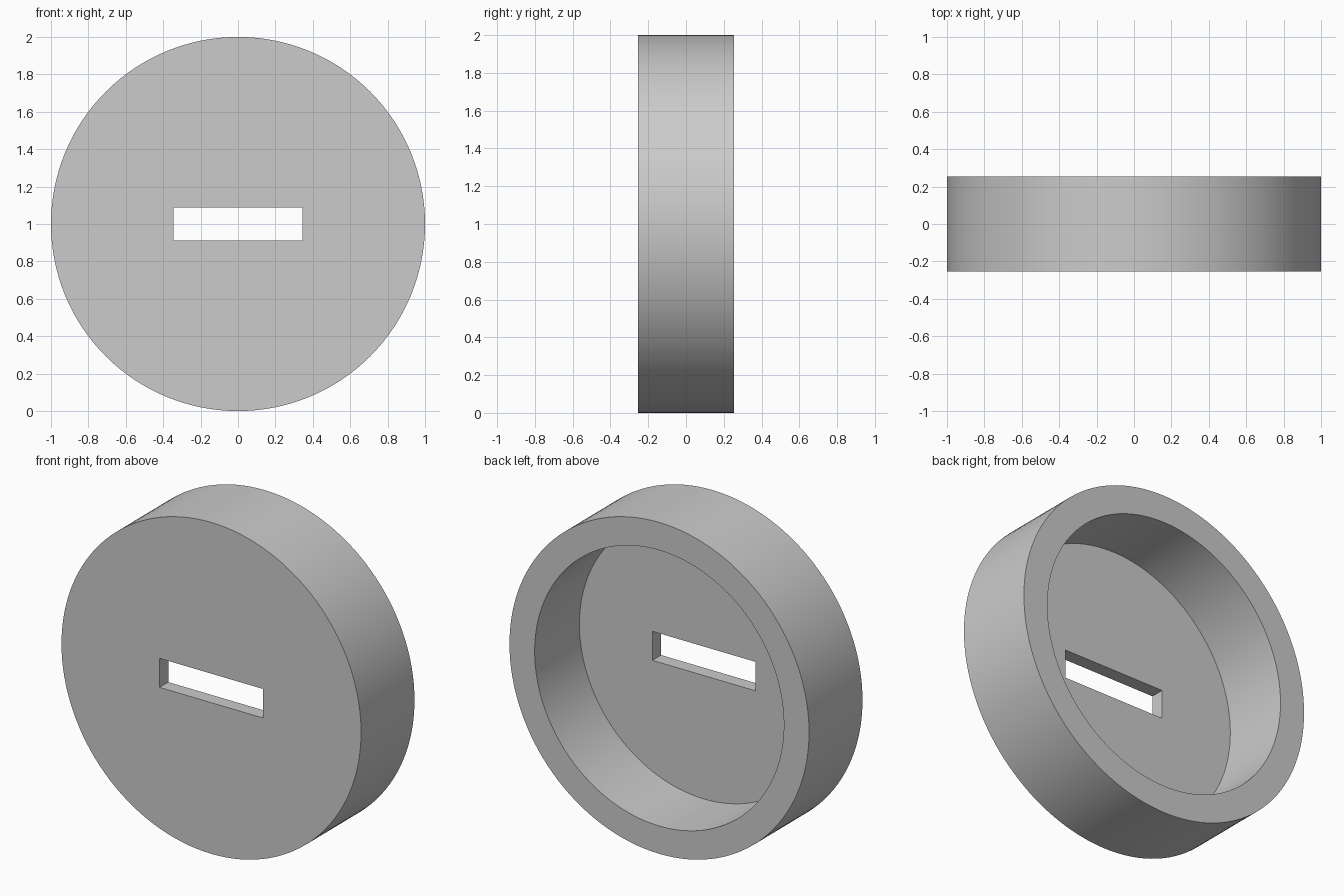
import bpy
import bmesh
from math import radians
from mathutils import Matrix, Vector

RADIUS, INNER_RADIUS = 1.0, 0.832
HALF_DEPTH, FLOOR = 0.255, 0.083
SLOT_WIDTH, SLOT_HEIGHT = 0.69, 0.175
SEGMENTS = 128

default_cube = bpy.data.objects.get("Cube")
if default_cube:
    bpy.data.objects.remove(default_cube, do_unlink=True)

# Single plain grey
grey = bpy.data.materials.new("plain_grey")
grey.use_nodes = True
colour = (0.6, 0.6, 0.6, 1)
grey.diffuse_color = colour
grey.node_tree.nodes["Principled BSDF"].inputs["Base Color"].default_value = colour


def add_object(name, bm):
    bmesh.ops.recalc_face_normals(bm, faces=bm.faces)
    mesh = bpy.data.meshes.new(name)
    bm.to_mesh(mesh)
    bm.free()
    mesh.materials.append(grey)
    obj = bpy.data.objects.new(name, mesh)
    bpy.context.collection.objects.link(obj)
    return obj


# Round cup: a disc lying along y, its back face inset and pushed in
bm = bmesh.new()
placing = Matrix.Translation((0, 0, RADIUS)) @ Matrix.Rotation(radians(90), 4, "X")
bmesh.ops.create_cone(bm, cap_ends=True, segments=SEGMENTS, radius1=RADIUS,
                      radius2=RADIUS, depth=2 * HALF_DEPTH, matrix=placing)
bm.normal_update()
back = max(bm.faces, key=lambda f: f.normal.y)
bmesh.ops.inset_region(bm, faces=[back], thickness=RADIUS - INNER_RADIUS)
floor = bmesh.ops.extrude_discrete_faces(bm, faces=[back])["faces"][0]
bmesh.ops.translate(bm, verts=floor.verts,
                    vec=Vector((0, FLOOR - 2 * HALF_DEPTH, 0)))
cap = add_object("slotted_cap", bm)

# Rectangular slot through the floor
bm = bmesh.new()
bmesh.ops.create_cube(bm, size=1)
bmesh.ops.scale(bm, verts=bm.verts, vec=(SLOT_WIDTH, 0.4, SLOT_HEIGHT))
bmesh.ops.translate(bm, verts=bm.verts, vec=(0, -HALF_DEPTH, RADIUS))
cutter = add_object("slot_cutter", bm)
cutter.hide_render = True

cut = cap.modifiers.new("slot", "BOOLEAN")
cut.operation = "DIFFERENCE"
cut.solver = "EXACT"
cut.object = cutter

bpy.ops.object.select_all(action="DESELECT")
cap.select_set(True)
bpy.context.view_layer.objects.active = cap
bpy.ops.object.modifier_apply(modifier=cut.name)
bpy.data.objects.remove(cutter, do_unlink=True)

# Smooth walls, crisp rims
bpy.ops.object.shade_smooth_by_angle(angle=radians(30))
